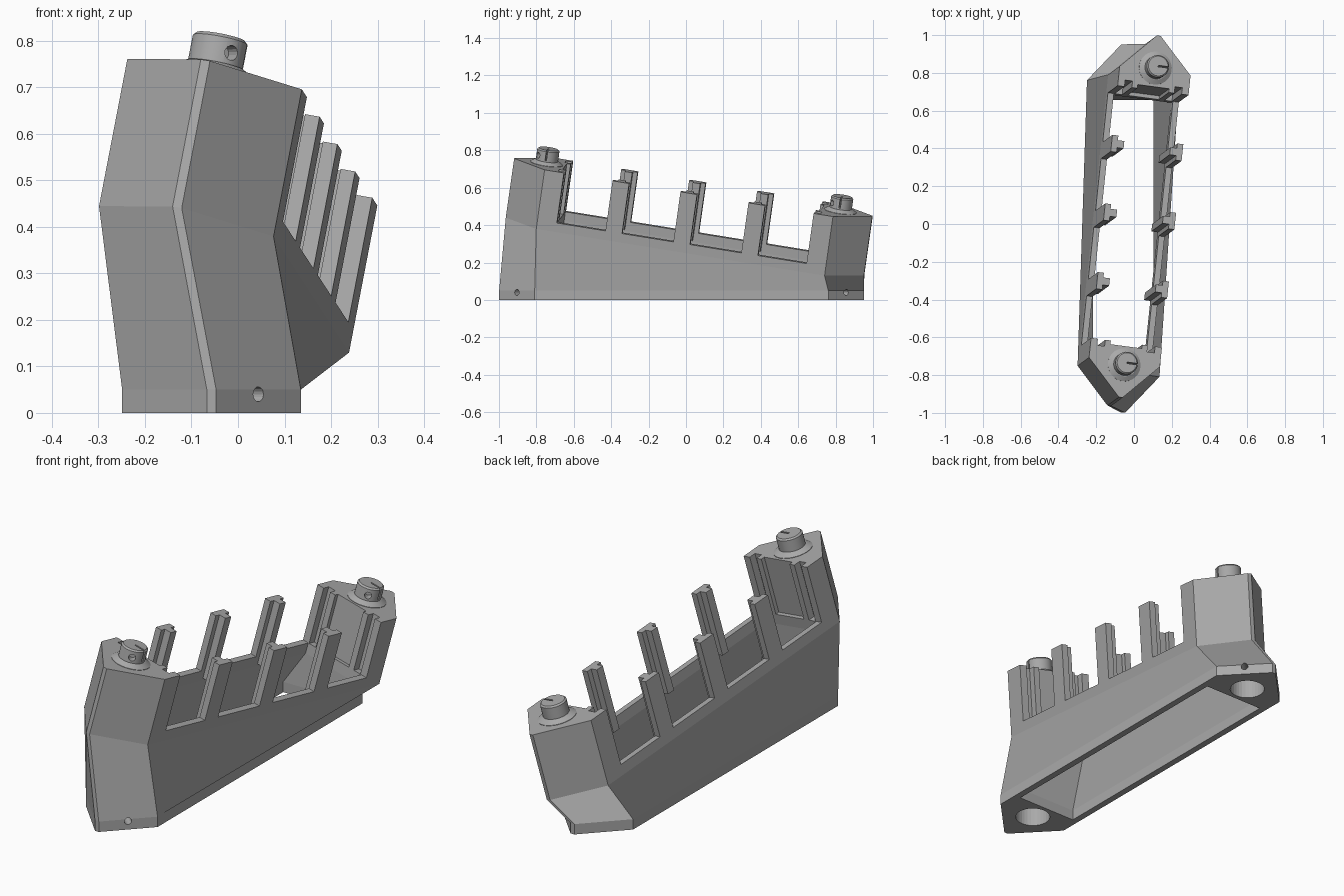
import bpy, bmesh, math
from mathutils import Matrix, Vector

if "Cube" in bpy.data.objects:
    bpy.data.objects.remove(bpy.data.objects["Cube"], do_unlink=True)

grey = bpy.data.materials.new("mid grey")
grey.use_nodes = True
COL = (0.4, 0.4, 0.4, 1)
grey.diffuse_color = COL
grey.node_tree.nodes["Principled BSDF"].inputs["Base Color"].default_value = COL

# Two frames: the flat base, and the tilted upper frame (across, along, up)
along = Vector((0.165, 1.54, -0.25)).normalized()
across = Vector((0.375, -0.05, -0.065)).normalized()
up = across.cross(along).normalized()
along = up.cross(across)
TILT = Matrix((across, along, up)).transposed().to_4x4()
TILT.translation = (-0.03, -0.005, 0.287)
BASE = Matrix.Translation((-0.057, -0.024, 0))
IDENT = Matrix.Identity(4)
HALF_W, CORNER, TIP, TIP_W = 0.192, 0.785, 0.975, 0.01
RAIL, TOP, INNER = 0.05, 0.325, 0.68


def finish(name, bm, helper=False):
    bmesh.ops.recalc_face_normals(bm, faces=bm.faces)
    mesh = bpy.data.meshes.new(name)
    bm.to_mesh(mesh)
    bm.free()
    mesh.materials.append(grey)
    ob = bpy.data.objects.new(name, mesh)
    bpy.context.scene.collection.objects.link(ob)
    if helper:
        ob.hide_render = True
        ob.display_type = 'WIRE'
    return ob


def loft(name, levels, helper=False):
    """Closed solid through (outline, frame, height) levels."""
    bm = bmesh.new()
    rings = [[bm.verts.new(m @ Vector((x, y, h))) for x, y in pts] for pts, m, h in levels]
    for a, b in zip(rings, rings[1:]):
        for i in range(len(a)):
            j = (i + 1) % len(a)
            bm.faces.new((a[i], a[j], b[j], b[i]))
    bm.faces.new(rings[0])
    bm.faces.new(rings[-1])
    return finish(name, bm, helper)


def prism(name, pts, m, lo, hi, helper=False):
    return loft(name, [(pts, m, lo), (pts, m, hi)], helper)


def circle(r, n=32):
    return [(r * math.cos(2 * math.pi * i / n), r * math.sin(2 * math.pi * i / n)) for i in range(n)]


def rect(w, l):
    return [(-w, -l), (w, -l), (w, l), (-w, l)]


def cut(ob, cutter):
    mod = ob.modifiers.new("cut", 'BOOLEAN')
    mod.operation = 'DIFFERENCE'
    mod.solver = 'EXACT'
    mod.object = cutter


# Lower shell: flat hexagonal foot blending into the tilted rim
half = [(-HALF_W, -CORNER), (-TIP_W, -TIP), (TIP_W, -TIP), (HALF_W, -CORNER)]
hexagon = half + [(-x, -y) for x, y in half]
shell = loft("lower_shell", [(hexagon, BASE, 0), (hexagon, BASE, 0.05),
                             (hexagon, TILT, 0), (hexagon, TILT, RAIL)])
opening = rect(0.16, INNER)
cut(shell, loft("opening_cutter", [(opening, BASE, -0.05), (opening, BASE, 0.05),
                                   (opening, TILT, 0), (opening, TILT, 0.1)], True))

for end, label in ((-1, "front"), (1, "back")):
    spin = TILT if end < 0 else TILT @ Matrix.Rotation(math.pi, 4, 'Z')

    # End housing with grooved inner face
    groove = [(HALF_W, -INNER), (0.155, -INNER), (0.155, -0.715), (0.115, -0.715),
              (0.115, -INNER), (0.085, -INNER), (0.085, -0.7)]
    outline = half + groove + [(-x, y) for x, y in reversed(groove)]
    prism(label + "_housing", outline, spin, RAIL, TOP)

    # Foot socket and pin hole
    socket = BASE @ Matrix.Translation((0, 0.78 * end, 0))
    cut(shell, prism(label + "_socket_cutter", circle(0.08), socket, -0.05, 0.1, True))
    pin = (BASE @ Matrix.Translation((0.095, 0.875 * end, 0.04))
           @ Vector((0.19, 0.18 * end, 0)).to_track_quat('Z', 'Y').to_matrix().to_4x4())
    cut(shell, prism(label + "_pin_cutter", circle(0.016, 16), pin, -0.06, 0.06, True))

    # Knob with flared collar, side hole and slot
    seat = TILT @ Matrix.Translation((0, 0.8 * end, 0))
    profile = [(0.088, 0.315), (0.088, 0.327), (0.064, 0.342), (0.06, 0.342),
               (0.06, 0.398), (0.053, 0.405)]
    knob = loft(label + "_knob", [(circle(r), seat, h) for r, h in profile])
    cut(knob, prism(label + "_slot_cutter", [(0, -0.004), (0.1, -0.004), (0.1, 0.004), (0, 0.004)],
                    seat, 0.35, 0.45, True))
    side = (seat @ Matrix.Translation((0, 0, 0.368))
            @ Vector((0.6, -0.8, 0)).to_track_quat('Z', 'Y').to_matrix().to_4x4())
    cut(knob, prism(label + "_side_hole_cutter", circle(0.016, 16), side, 0.02, 0.1, True))
    bpy.ops.object.select_all(action='DESELECT')
    knob.select_set(True)
    bpy.context.view_layer.objects.active = knob
    bpy.ops.object.shade_smooth_by_angle()

# T-section posts along both rails
for s, label in ((-1, "right"), (1, "left")):
    tee = [(HALF_W, -0.045), (HALF_W, 0.045), (0.16, 0.045), (0.16, 0.02),
           (0.125, 0.02), (0.125, -0.02), (0.16, -0.02), (0.16, -0.045)]
    for i in (-1, 0, 1):
        place = TILT @ Matrix.Translation((0, 0.37 * i, 0))
        prism(f"{label}_post_{i + 2}", [(s * x, y) for x, y in tee], place, 0.01, TOP)
